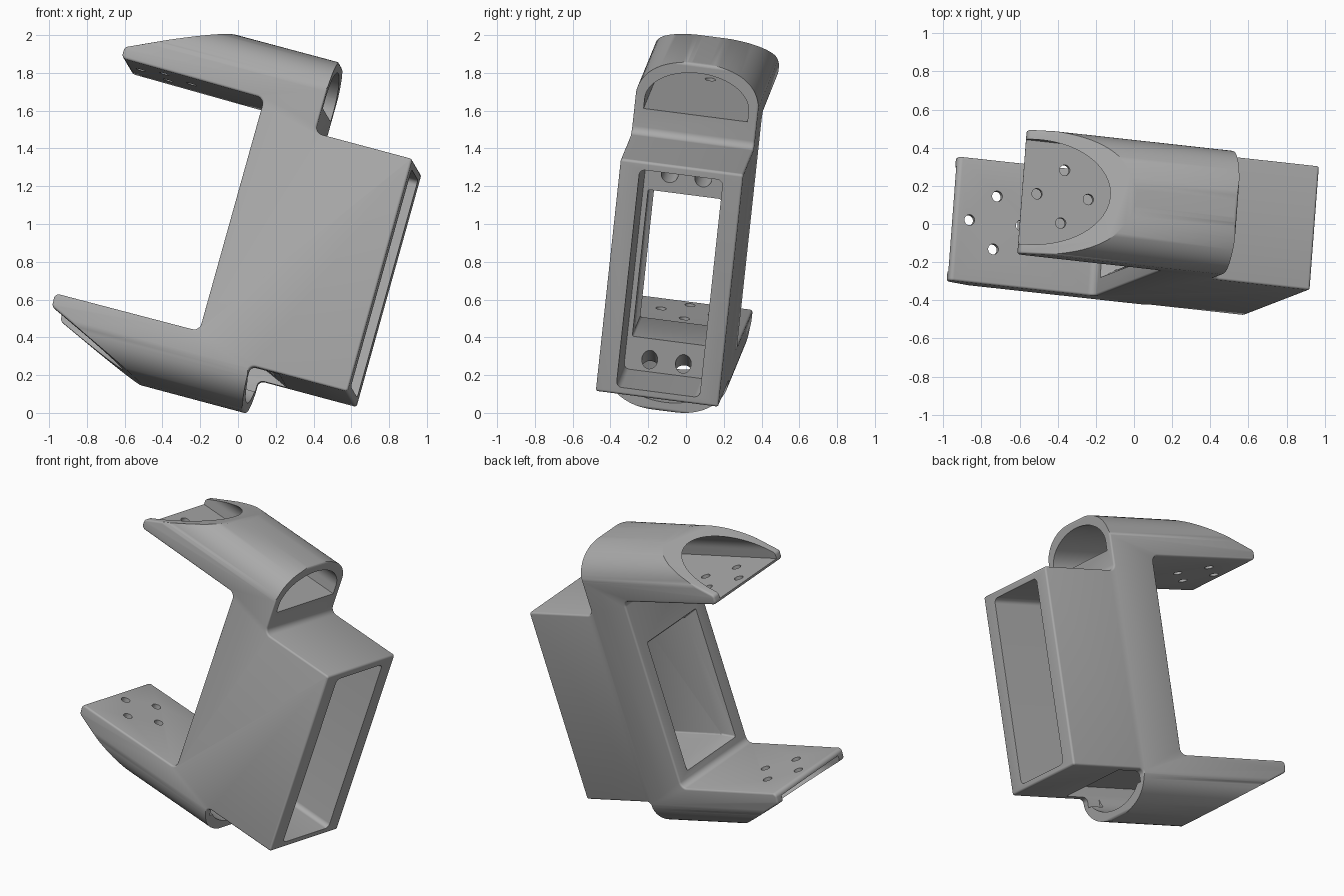
import bpy, bmesh
from math import sin, cos, pi, copysign
from mathutils import Vector, Matrix

if "Cube" in bpy.data.objects:
    bpy.data.objects.remove(bpy.data.objects["Cube"], do_unlink=True)

MID_V = -0.117      # middle of the width
MID_W = 0.9665      # height about which the two arms mirror
HALF = 0.328        # half of the width

grey = bpy.data.materials.new("plain_grey")
grey.use_nodes = True
grey.diffuse_color = (0.4, 0.4, 0.4, 1)
grey.node_tree.nodes["Principled BSDF"].inputs["Base Color"].default_value = (0.4, 0.4, 0.4, 1)


def fillet(corners, segs=6):
    """Round each (a, b, radius) corner of a polygon."""
    out = []
    n = len(corners)
    for i, (a, b, r) in enumerate(corners):
        p = Vector((a, b))
        d1 = (Vector(corners[i - 1][:2]) - p).normalized()
        d2 = (Vector(corners[(i + 1) % n][:2]) - p).normalized()
        half = d1.angle(d2) / 2
        centre = p + (d1 + d2).normalized() * (r / sin(half))
        t = r * cos(half) / sin(half)
        start, end = p + d1 * t - centre, p + d2 * t - centre
        for k in range(segs + 1):
            out.append(centre + start.lerp(end, k / segs).normalized() * r)
    return out


def solid(name, ring_a, ring_b, bevel=0):
    """Closed loft between two rings of equal length."""
    bm = bmesh.new()
    a = [bm.verts.new(p) for p in ring_a]
    b = [bm.verts.new(p) for p in ring_b]
    caps = [bm.faces.new(a), bm.faces.new(b)]
    for i in range(len(a)):
        bm.faces.new((a[i - 1], a[i], b[i], b[i - 1]))
    bmesh.ops.recalc_face_normals(bm, faces=bm.faces)
    if bevel:
        edges = [e for f in caps for e in f.edges]
        bmesh.ops.bevel(bm, geom=edges, offset=bevel, segments=3, profile=0.5, affect='EDGES')
    me = bpy.data.meshes.new(name)
    bm.to_mesh(me)
    bm.free()
    me.materials.append(grey)
    ob = bpy.data.objects.new(name, me)
    bpy.context.scene.collection.objects.link(ob)
    return ob


def across(name, pts, half, bevel=0):
    """Side outline given in length and height, extruded over the width."""
    return solid(name, [(u, MID_V - half, w) for u, w in pts],
                 [(u, MID_V + half, w) for u, w in pts], bevel)


def along(name, pts, u0, u1, pts_end=None):
    """Section given in width and height, extruded over the length."""
    return solid(name, [(u0, MID_V + v, w) for v, w in pts],
                 [(u1, MID_V + v, w) for v, w in (pts_end or pts)])


def rod(name, p, q, radius):
    p, q = Vector(p), Vector(q)
    rot = (q - p).to_track_quat('Z', 'Y')
    ring = [rot @ Vector((radius * cos(k * pi / 12), radius * sin(k * pi / 12), 0)) for k in range(24)]
    return solid(name, [p + c for c in ring], [q + c for c in ring])


def arch(half, base, rise, power, segs=40):
    """Upper curve of a tunnel section, from +half to -half."""
    pts = []
    for k in range(segs + 1):
        c, s = cos(pi * k / segs), sin(pi * k / segs)
        pts.append((half * copysign(abs(c) ** (2 / power), c), base + rise * abs(s) ** (2 / power)))
    return pts


def flip(pts):
    return [(v, 2 * MID_W - w) for v, w in pts]


def rect(v0, v1, w0, w1, r):
    return fillet([(v0, w0, r), (v1, w0, r), (v1, w1, r), (v0, w1, r)])


def boolean(target, tool, operation='DIFFERENCE'):
    tool.hide_render = True
    mod = target.modifiers.new("cut", 'BOOLEAN')
    mod.operation, mod.solver, mod.object = operation, 'EXACT', tool
    bpy.context.view_layer.update()
    deps = bpy.context.evaluated_depsgraph_get()
    me = bpy.data.meshes.new_from_object(target.evaluated_get(deps))
    target.modifiers.clear()
    target.data = me
    bpy.data.objects.remove(tool, do_unlink=True)


# Side outline: box in the middle, an arm above and an arm below
outline = fillet([
    (-0.27, 1.612, 0.04), (-0.27, 0.326, 0.04),
    (-1.065, 0.322, 0.025), (-1.06, 0.25, 0.025), (-0.53, 0.006, 0.06),
    (0.04, 0.006, 0.02), (0.04, 0.218, 0.03),
    (0.577, 0.218, 0.015), (0.577, 1.504, 0.015),
    (0.04, 1.504, 0.04), (0.04, 1.927, 0.02),
    (-0.53, 1.927, 0.06), (-1.06, 1.683, 0.025), (-1.06, 1.622, 0.025)])
bracket = across("tilted_bracket", outline, HALF, 0.012)

# Round the outer backs of both arms
back = arch(HALF + 0.003, 1.68, 0.248, 2.4)
boolean(bracket, along("arm_rounding", back + flip(back)[::-1], -1.3, 0.9), 'INTERSECT')

# Hollow tunnels through the arms
tunnel = arch(0.278, 1.70, 0.175, 2) + [(-0.278, 1.645), (0.278, 1.645)]
for section in (tunnel, flip(tunnel)):
    boolean(bracket, along("tunnel", section, -1.3, 0.051))

# Sloped relief under the box where the lower tunnel opens
relief = [(-0.05, 0.15), (-0.05, 0.287), (0.045, 0.287), (0.21, 0.212), (0.21, 0.15)]
boolean(bracket, across("relief", relief, 0.277))

# Deep pocket in the box, and a window with a flared rim
boolean(bracket, along("pocket", rect(-0.222, 0.224, 0.258, 1.459, 0.03), 0.2, 0.7))
boolean(bracket, along("window", rect(-0.195, 0.195, 0.44, 1.25, 0.01), -0.4, 0.3))
boolean(bracket, along("window_flare", rect(-0.25, 0.25, 0.395, 1.30, 0.01), -0.29, -0.19,
                       rect(-0.19, 0.19, 0.445, 1.245, 0.01)))

# Cable holes in the end walls of the pocket
for v in (MID_V - 0.09, MID_V + 0.09):
    boolean(bracket, rod("lower_cable_hole", (0.25, v, 0.36), (0.02, v, 0.2), 0.042))
    boolean(bracket, rod("upper_cable_hole", (0.25, v, 1.345), (0.0, v, 1.36), 0.045))

# Four screw holes in each arm plate
for w in (1.63, 2 * MID_W - 1.63):
    for k in range(4):
        u, v = -0.838 + 0.14 * cos(k * pi / 2), MID_V + 0.14 * sin(k * pi / 2)
        boolean(bracket, rod("screw_hole", (u, v, w - 0.06), (u, v, w + 0.06), 0.028))

# Lean the finished bracket and stand it on the ground
length_axis = Vector((0.961, -0.106, -0.257)).normalized()
width_axis = Vector((0.273, 0.103, 0.957)).cross(length_axis).normalized()
height_axis = length_axis.cross(width_axis)
bracket.data.transform(Matrix((length_axis, width_axis, height_axis)).transposed().to_4x4())
low = min(v.co.z for v in bracket.data.vertices)
bracket.data.transform(Matrix.Translation((0, 0, -low)))

bpy.ops.object.select_all(action='DESELECT')
bracket.select_set(True)
bpy.context.view_layer.objects.active = bracket
bpy.ops.object.shade_smooth_by_angle(angle=0.6)
